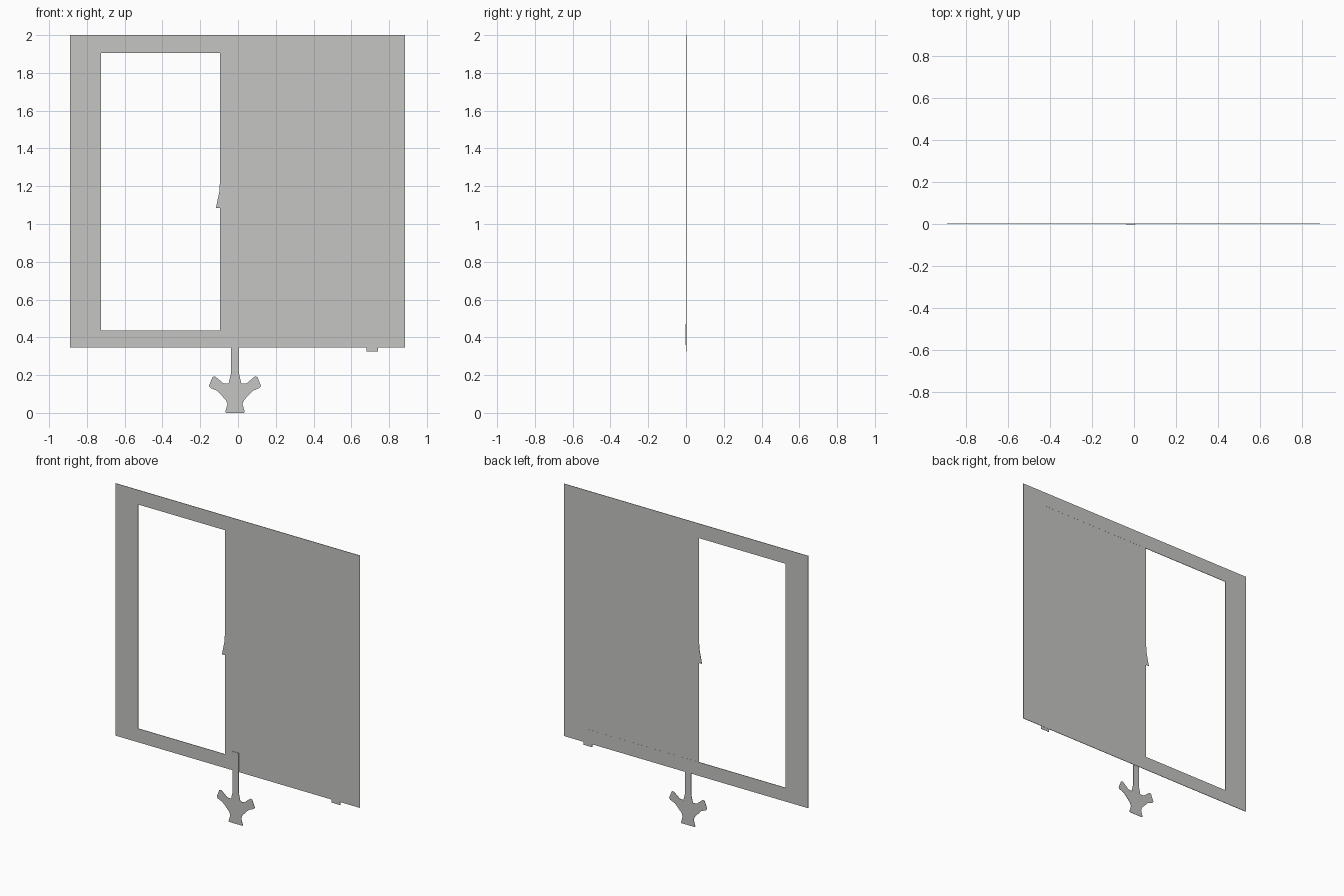
import bpy, bmesh

if "Cube" in bpy.data.objects:
    bpy.data.objects.remove(bpy.data.objects["Cube"])

mat = bpy.data.materials.new("warm_grey")
mat.diffuse_color = (0.56, 0.56, 0.54, 1)
mat.use_nodes = True
mat.node_tree.nodes["Principled BSDF"].inputs["Base Color"].default_value = mat.diffuse_color


def plate(name, pts, y0, y1):
    """Extrude an x-z outline between two depths."""
    bm = bmesh.new()
    face = bm.faces.new([bm.verts.new((x, y0, z)) for x, z in pts])
    out = bmesh.ops.extrude_face_region(bm, geom=[face])
    verts = [g for g in out["geom"] if isinstance(g, bmesh.types.BMVert)]
    bmesh.ops.translate(bm, verts=verts, vec=(0, y1 - y0, 0))
    bmesh.ops.recalc_face_normals(bm, faces=bm.faces)
    me = bpy.data.meshes.new(name)
    bm.to_mesh(me)
    bm.free()
    me.materials.append(mat)
    ob = bpy.data.objects.new(name, me)
    bpy.context.collection.objects.link(ob)
    return ob


def rect(name, x0, x1, z0, z1, y0, y1):
    return plate(name, [(x0, z0), (x1, z0), (x1, z1), (x0, z1)], y0, y1)


# Outer frame around the opening
F0, F1 = 0.0, 0.003
rect("left_stile", -0.889, -0.725, 0.345, 2.0, F0, F1)
rect("right_stile", 0.725, 0.885, 0.345, 2.0, F0, F1)
rect("top_rail", -0.725, 0.725, 1.905, 2.0, F0, F1)
rect("bottom_rail", -0.725, 0.725, 0.345, 0.435, F0, F1)

# Solid panel filling the right half
rect("closed_panel", -0.095, 0.725, 0.435, 1.905, F0, 0.0025)

# Latch tongue reaching into the opening
plate("latch", [(-0.09, 1.21), (-0.098, 1.21), (-0.097, 1.18), (-0.117, 1.085),
                (-0.09, 1.085)], 0.0, 0.002)

# Small stop under the bottom rail
rect("bottom_stop", 0.68, 0.742, 0.325, 0.36, 0.0, 0.002)

# Hanging stem with a three-lobed end
half = [(0.022, 0.36), (0.022, 0.205), (0.034, 0.155), (0.062, 0.157),
        (0.105, 0.193), (0.119, 0.190), (0.138, 0.142), (0.130, 0.132),
        (0.095, 0.117), (0.048, 0.068), (0.040, 0.046), (0.052, 0.004),
        (0.048, 0.0)]
cx = -0.016
outline = [(cx + x, z) for x, z in half] + [(cx - x, z) for x, z in reversed(half)]
plate("pull_handle", outline, -0.001, 0.001)

# Stem mount on the front of the panel
rect("stem_mount", cx - 0.022, cx + 0.022, 0.36, 0.47, -0.003, 0.0)
